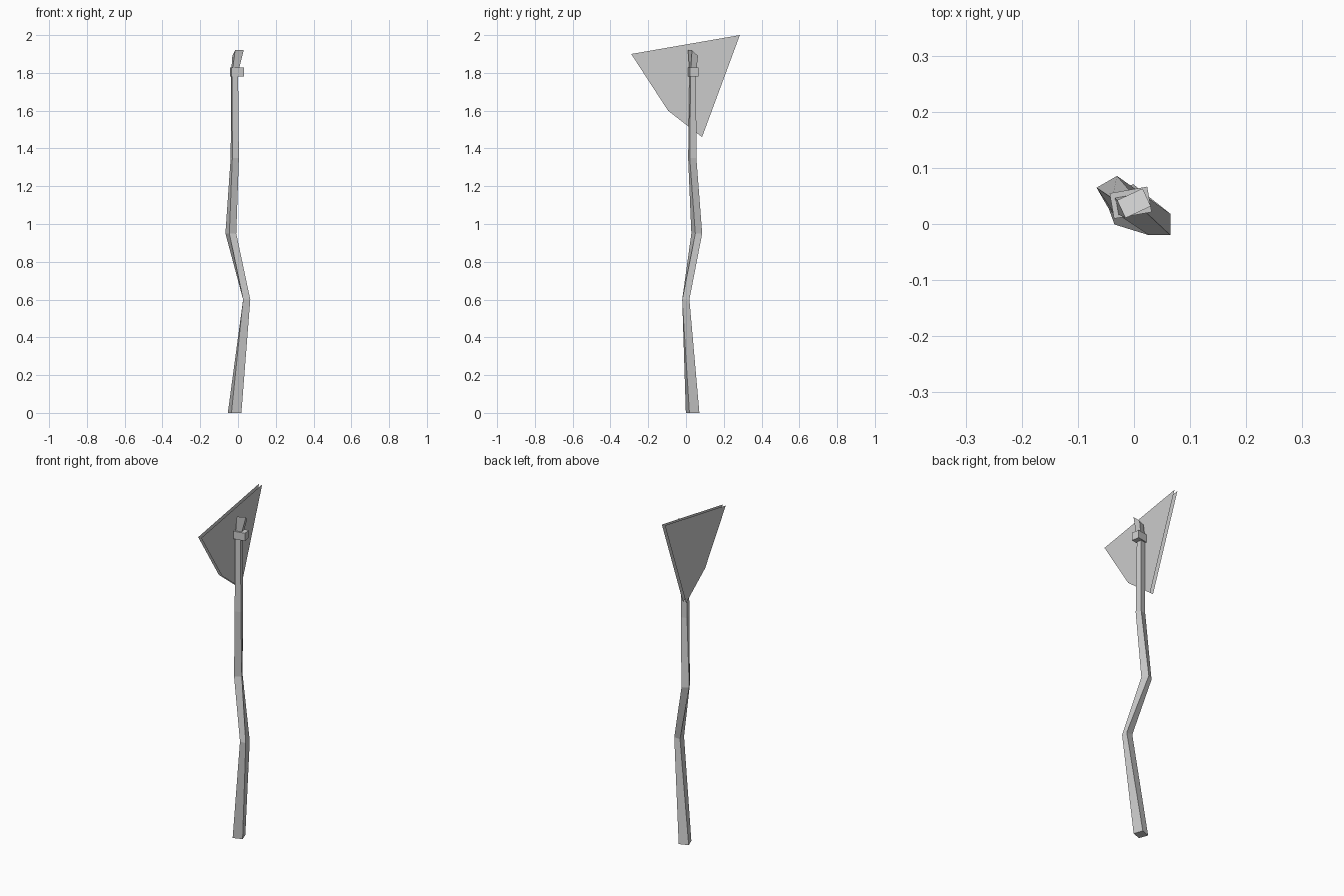
import bpy
from math import sin, cos, radians

if "Cube" in bpy.data.objects:
    bpy.data.objects.remove(bpy.data.objects["Cube"])


def make(name, verts, faces):
    mesh = bpy.data.meshes.new(name)
    mesh.from_pydata(verts, [], faces)
    mesh.update()
    ob = bpy.data.objects.new(name, mesh)
    bpy.context.collection.objects.link(ob)
    return ob


def ring(x, y, z, w, d, angle, fall=0.0):
    """Rectangular section, turned about z, dropping by fall towards the back."""
    a = radians(angle)
    pts = []
    for sx, sy in ((-1, -1), (1, -1), (1, 1), (-1, 1)):
        u, v = sx * w / 2, sy * d / 2
        pts.append((x + u * cos(a) - v * sin(a),
                    y + u * sin(a) + v * cos(a),
                    z - fall * (sy + 1) / 2))
    return pts


def loft(name, sections):
    """Square-sided tube with capped ends through the sections."""
    verts = [p for s in sections for p in ring(*s)]
    last = 4 * (len(sections) - 1)
    faces = [(3, 2, 1, 0), tuple(range(last, last + 4))]
    for b in range(0, last, 4):
        for i in range(4):
            j = (i + 1) % 4
            faces.append((b + i, b + j, b + j + 4, b + i + 4))
    return make(name, verts, faces)


# crooked wooden handle: x, y, z, width, depth, twist, end slope
loft("handle", [
    (-0.018, 0.035, 0.00, 0.056, 0.056, 20),
    (0.046, -0.001, 0.60, 0.038, 0.038, 0),
    (-0.038, 0.057, 0.95, 0.042, 0.042, 30),
    (-0.017, 0.033, 1.35, 0.036, 0.036, 14),
    (-0.018, 0.036, 1.80, 0.032, 0.030, 10),
    (0.000, 0.037, 1.92, 0.050, 0.035, 25, 0.03),
])

# binding wrapped round the handle
loft("binding", [
    (-0.006, 0.038, 1.782, 0.068, 0.046, 10),
    (-0.006, 0.038, 1.828, 0.068, 0.046, 10),
])

# blade: two parallel open sheets beside the handle
outline = [(-0.29, 1.90), (-0.095, 1.60), (0.085, 1.46), (0.285, 2.00)]
verts = [(x, y, z) for x in (-0.04, -0.06) for y, z in outline]
make("blade", verts, [(0, 1, 2, 3), (7, 6, 5, 4)])
